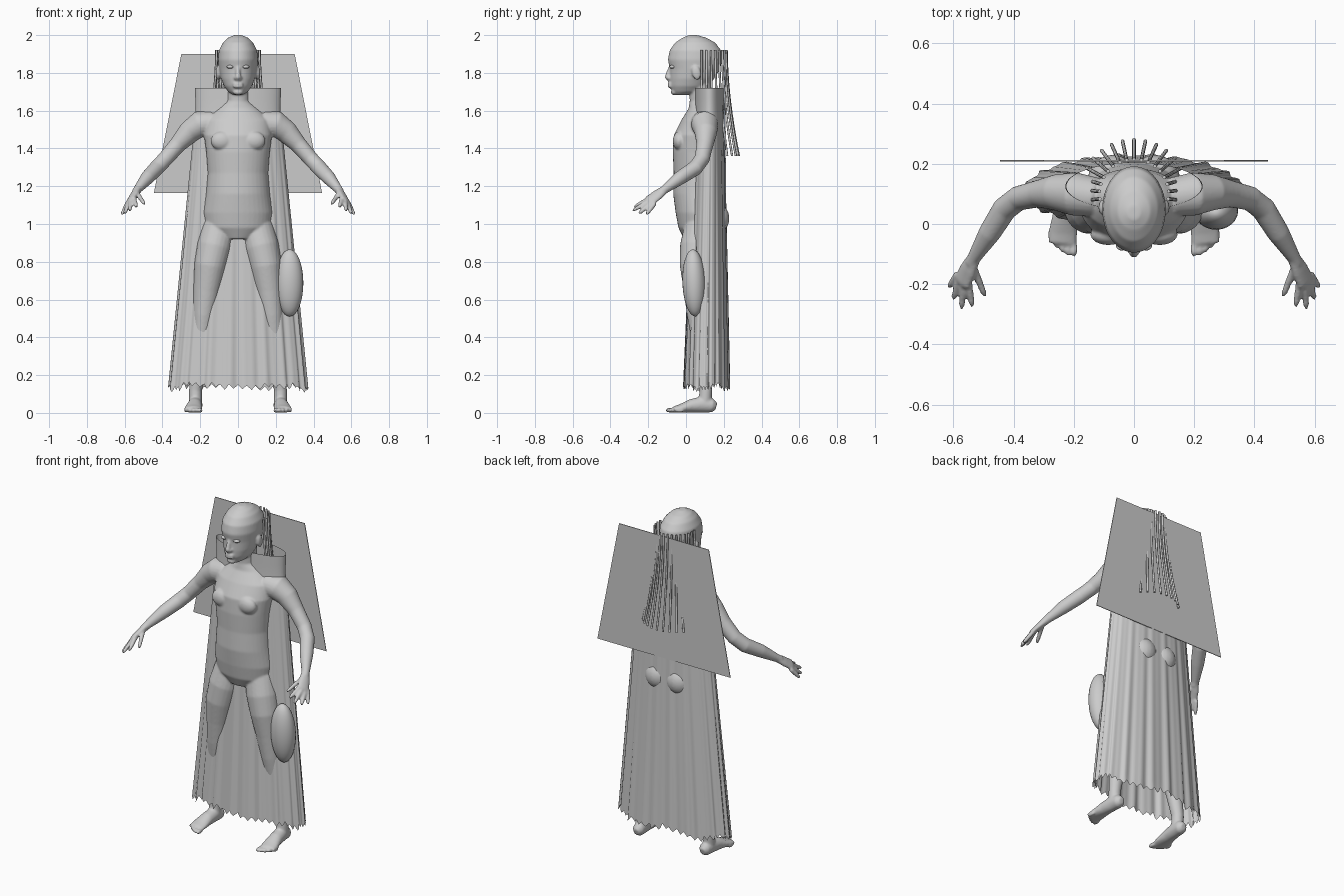
import bpy, bmesh, math, random
from mathutils import Vector, Matrix

random.seed(4)
cube = bpy.data.objects.get("Cube")
if cube:
    bpy.data.objects.remove(cube)

grey = bpy.data.materials.new("light_grey")
grey.use_nodes = True
grey.diffuse_color = (0.6, 0.6, 0.6, 1)
grey.node_tree.nodes["Principled BSDF"].inputs["Base Color"].default_value = grey.diffuse_color


def add_object(name, data):
    ob = bpy.data.objects.new(name, data)
    data.materials.append(grey)
    bpy.context.collection.objects.link(ob)
    return ob


def finish(name, bm, smooth=True):
    bmesh.ops.recalc_face_normals(bm, faces=bm.faces)
    for f in bm.faces:
        f.smooth = smooth
    mesh = bpy.data.meshes.new(name)
    bm.to_mesh(mesh)
    bm.free()
    return add_object(name, mesh)


def loft(bm, points, ref, side=1, n=24):
    """Closed tube through (x, y, z, width, depth) sections; ref is the depth direction."""
    pts = [Vector((p[0] * side, p[1], p[2])) for p in points]
    ref = Vector((ref[0] * side, ref[1], ref[2]))
    rings = []
    for i, p in enumerate(pts):
        tangent = (pts[min(i + 1, len(pts) - 1)] - pts[max(i - 1, 0)]).normalized()
        if abs(ref.y) == 1 and abs(ref.x) == 0 and side == 0:
            tangent = Vector((0, 0, 1))
        u = ref.cross(tangent).normalized()
        v = tangent.cross(u)
        a, b = points[i][3], points[i][-1]
        rings.append([bm.verts.new(p + u * a * math.cos(k * math.tau / n) + v * b * math.sin(k * math.tau / n))
                      for k in range(n)])
    for r, s in zip(rings, rings[1:]):
        for k in range(n):
            bm.faces.new((r[k], r[(k + 1) % n], s[(k + 1) % n], s[k]))
    bm.faces.new(rings[0])
    bm.faces.new(rings[-1])


def ball(bm, centre, size, tilt=0):
    m = Matrix.Translation(centre) @ Matrix.Rotation(tilt, 4, 'X') @ Matrix.Diagonal((*size, 1))
    bmesh.ops.create_uvsphere(bm, u_segments=24, v_segments=16, radius=1, matrix=m)


BACK, UP = (0, 1, 0), (0, 0, 1)
bm = bmesh.new()

# Torso and neck (side=0 keeps the sections level)
loft(bm, [(0, .08, .92, .10, .09), (0, .08, .98, .175, .12), (0, .075, 1.06, .185, .13),
          (0, .065, 1.16, .17, .133), (0, .06, 1.27, .16, .125), (0, .055, 1.38, .168, .125),
          (0, .06, 1.47, .18, .125), (0, .075, 1.55, .17, .10), (0, .088, 1.61, .11, .075),
          (0, .08, 1.65, .062, .06), (0, .075, 1.76, .06, .06)], BACK, 0, 40)

# Head, from chin to crown: height, front, back, half width
head = [(1.683, -.055, .0, .025), (1.70, -.073, .09, .052), (1.73, -.083, .12, .074),
        (1.77, -.085, .15, .09), (1.82, -.085, .18, .10), (1.87, -.096, .193, .106),
        (1.92, -.086, .185, .101), (1.96, -.058, .155, .08), (1.985, -.02, .11, .055), (2.0, .015, .06, .02)]
loft(bm, [(0, (f + b) / 2, z, w, (b - f) / 2) for z, f, b, w in head], BACK, 0, 40)

# Nose, lips and chin
loft(bm, [(0, -.08, 1.835, .010), (0, -.093, 1.80, .012), (0, -.099, 1.778, .015), (0, -.085, 1.765, .014)], BACK)
for z in (1.742, 1.728):
    ball(bm, (0, -.083, z), (.028, .014, .009))
ball(bm, (0, -.062, 1.698), (.028, .018, .016))

for s in (1, -1):
    # Ears, nostrils, buttocks
    ball(bm, (s * .106, .055, 1.80), (.012, .024, .038), .2)
    ball(bm, (s * .013, -.088, 1.773), (.010, .012, .009))
    ball(bm, (s * .07, .14, 1.03), (.085, .09, .09))
    ball(bm, (s * .085, -.035, 1.44), (.06, .035, .05))

    # Arm
    loft(bm, [(.13, .09, 1.535, .065), (.20, .10, 1.528, .072), (.26, .105, 1.485, .060), (.32, .10, 1.42, .045),
              (.385, .085, 1.345, .041), (.43, .05, 1.297, .041), (.48, -.03, 1.245, .037),
              (.53, -.11, 1.185, .023), (.54, -.13, 1.17, .022)], UP, s)
    # Palm
    loft(bm, [(.53, -.11, 1.185, .022, .02), (.55, -.15, 1.155, .033, .018),
              (.57, -.19, 1.125, .036, .014), (.574, -.2, 1.118, .028, .010)], (.7, -.1, .7), s)
    # Thumb and fingers
    for base, tip in (((.535, -.14, 1.165), (.495, -.24, 1.105)), ((.552, -.185, 1.14), (.537, -.275, 1.09)),
                      ((.566, -.188, 1.128), (.573, -.282, 1.07)), ((.578, -.18, 1.115), (.6, -.25, 1.055)),
                      ((.585, -.165, 1.11), (.615, -.21, 1.05))):
        a, b = Vector(base), Vector(tip)
        loft(bm, [(*a.lerp(b, t), r) for t, r in ((0, .013), (.5, .012), (.85, .0105), (1, .006))], UP, s, 12)

    # Leg
    loft(bm, [(.10, .08, .98, .09), (.125, .06, .88, .092), (.147, .052, .78, .085), (.165, .06, .65, .072),
              (.18, .065, .52, .06), (.19, .085, .40, .058), (.21, .10, .22, .042), (.225, .105, .12, .034),
              (.225, .10, .05, .034)], BACK, s)
    # Foot
    loft(bm, [(.222, .16, .032, .018, .02), (.222, .14, .038, .034, .036), (.225, .09, .045, .037, .043),
              (.23, .03, .038, .04, .036), (.236, -.03, .024, .048, .022), (.238, -.065, .018, .047, .016)], UP, s)
    # Toes
    for k in range(5):
        ball(bm, (s * (.2 + k * .019), -.083 + k * k * .003, .014), (.013 - k * .001, .026, .013))

body = finish("body", bm)
remesh = body.modifiers.new("blend", 'REMESH')
remesh.mode = 'VOXEL'
remesh.voxel_size = .006
remesh.use_smooth_shade = True
relax = body.modifiers.new("soften", 'SMOOTH')
relax.factor, relax.iterations = .5, 5

# Eyes
for side, s in (("left", 1), ("right", -1)):
    bm = bmesh.new()
    ball(bm, (s * .04, -.071, 1.832), (.02, .017, .010))
    finish(side + "_eye", bm)

# Gown: flared elliptical tube with folds, straight collar and ragged hem
bm = bmesh.new()
N, ROWS = 192, 30
phases = [random.uniform(0, math.tau) for _ in range(3)]
notches = [random.uniform(.0, .022) for _ in range(48)]
rings = []
for i in range(ROWS + 1):
    t = i / ROWS
    ring = []
    for k in range(N):
        a = k * math.tau / N
        hem = .115 + notches[k // 4] + .012 * abs(k % 4 - 2) + .008 * math.sin(5 * a)
        z = 1.72 + (hem - 1.72) * t
        flare = max(0, (1.6 - z) / 1.48)
        fold = flare * (.005 * math.sin(22 * a + phases[0]) + .003 * math.sin(37 * a + phases[1]))
        rx = .224 + .143 * flare + .004 * max(0, z - 1.6) / .12 + fold
        ry = .078 + .042 * flare + fold
        ring.append(bm.verts.new((rx * math.cos(a), .125 - .016 * flare + ry * math.sin(a), z)))
    rings.append(ring)
for r, s in zip(rings, rings[1:]):
    for k in range(N):
        bm.faces.new((r[k], r[(k + 1) % N], s[(k + 1) % N], s[k]))
finish("gown", bm)

# Back panel
bm = bmesh.new()
bmesh.ops.create_cube(bm, size=1)
for v in bm.verts:
    top = v.co.z > 0
    v.co = (math.copysign(.30 if top else .445, v.co.x), .21 + v.co.y * .004, 1.90 if top else 1.165)
finish("back_panel", bm, False)

# Hair strands hanging around the back of the head
hair = bpy.data.curves.new("hair_strands", 'CURVE')
hair.dimensions = '3D'
hair.bevel_depth = .006
hair.bevel_resolution = 2
hair.use_fill_caps = True
COUNT = 17
for i in range(COUNT):
    a = math.radians(-8 + 196 * i / (COUNT - 1))
    spline = hair.splines.new('POLY')
    spline.points.add(10)
    for j, p in enumerate(spline.points):
        t = j / 10
        spread = .115 + .065 * t ** 1.8
        p.co = (spread * math.cos(a), .10 + spread * math.sin(a), 1.92 - .56 * t, 1)
    spline.use_smooth = True
add_object("hair_strands", hair)

# Pouch at the left hip
bm = bmesh.new()
ball(bm, (.273, .043, .688), (.073, .062, .178), .04)
finish("hip_pouch", bm)
